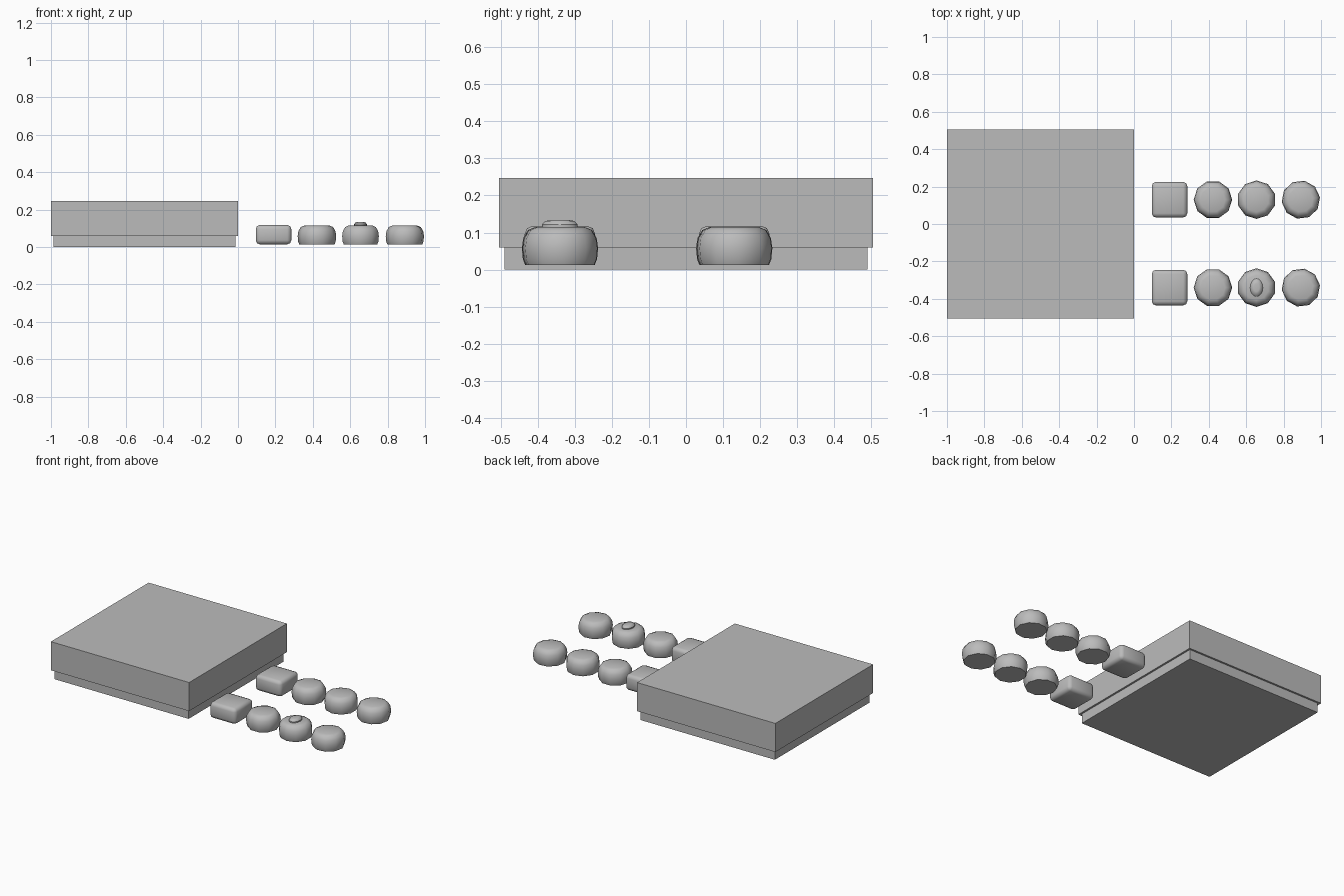
import bpy, bmesh, math
from mathutils import Matrix

cube = bpy.data.objects.get("Cube")
if cube:
    bpy.data.objects.remove(cube, do_unlink=True)

grey = bpy.data.materials.new("plain_grey")
grey.use_nodes = True
colour = (0.5, 0.5, 0.5, 1)
grey.diffuse_color = colour
grey.node_tree.nodes["Principled BSDF"].inputs["Base Color"].default_value = colour


def finish(name, bm, loc=(0, 0, 0), smooth=None):
    bmesh.ops.recalc_face_normals(bm, faces=bm.faces)
    mesh = bpy.data.meshes.new(name)
    bm.to_mesh(mesh)
    bm.free()
    mesh.materials.append(grey)
    ob = bpy.data.objects.new(name, mesh)
    bpy.context.collection.objects.link(ob)
    ob.location = loc
    if smooth:
        mesh.shade_smooth()
        mesh.set_sharp_from_angle(angle=math.radians(smooth))
    return ob


def box(sx, sy, sz):
    bm = bmesh.new()
    bmesh.ops.create_cube(bm, size=1, matrix=Matrix.Diagonal((sx, sy, sz, 1)))
    return bm


def lathe(profile, sides, turn=0):
    """Closed solid of revolution from (radius, height) points."""
    bm = bmesh.new()
    rings = []
    for r, z in profile:
        angles = [turn + math.tau * i / sides for i in range(sides)]
        rings.append([bm.verts.new((r * math.cos(a), r * math.sin(a), z)) for a in angles])
    for low, high in zip(rings, rings[1:]):
        for i in range(sides):
            j = (i + 1) % sides
            bm.faces.new((low[i], low[j], high[j], high[i]))
    bm.faces.new(rings[0])
    bm.faces.new(rings[-1])
    return bm


# Box base and the open-bottomed lid over it
finish("box_base", box(0.972, 0.98, 0.22), (-0.5, 0, 0.11))
bm = box(1.0, 1.01, 0.187)
bmesh.ops.delete(bm, geom=[f for f in bm.faces if f.normal.z < -0.5], context="FACES")
lid = finish("box_lid", bm, (-0.5, 0, 0.1535))
wall = lid.modifiers.new("wall", "SOLIDIFY")
wall.thickness = 0.017
wall.offset = -1

# Two rows of sweets: one square and three round in each
ROUND = [(0.094, 0.013), (0.1, 0.028), (0.103, 0.058), (0.099, 0.085), (0.086, 0.107), (0.066, 0.115)]
KNOB = [(1, 0), (1, 0.008), (0.82, 0.017), (0.45, 0.02)]
for row, y in (("front", -0.34), ("back", 0.13)):
    bm = box(0.19, 0.19, 0.104)
    bmesh.ops.bevel(bm, geom=bm.edges[:], offset=0.022, segments=2, profile=0.5, affect="EDGES")
    finish(f"square_sweet_{row}", bm, (0.19, y, 0.066), 60)
    for i, x in enumerate((0.422, 0.655, 0.892)):
        turn = math.radians((0, 18, 7)[i])
        finish(f"round_sweet_{row}_{i + 1}", lathe(ROUND, 10, turn), (x, y, 0), 50)

# Oval knob on one front sweet
knob = finish("sweet_knob", lathe(KNOB, 16), (0.655, -0.34, 0.114), 50)
knob.scale = (0.034, 0.048, 1)
